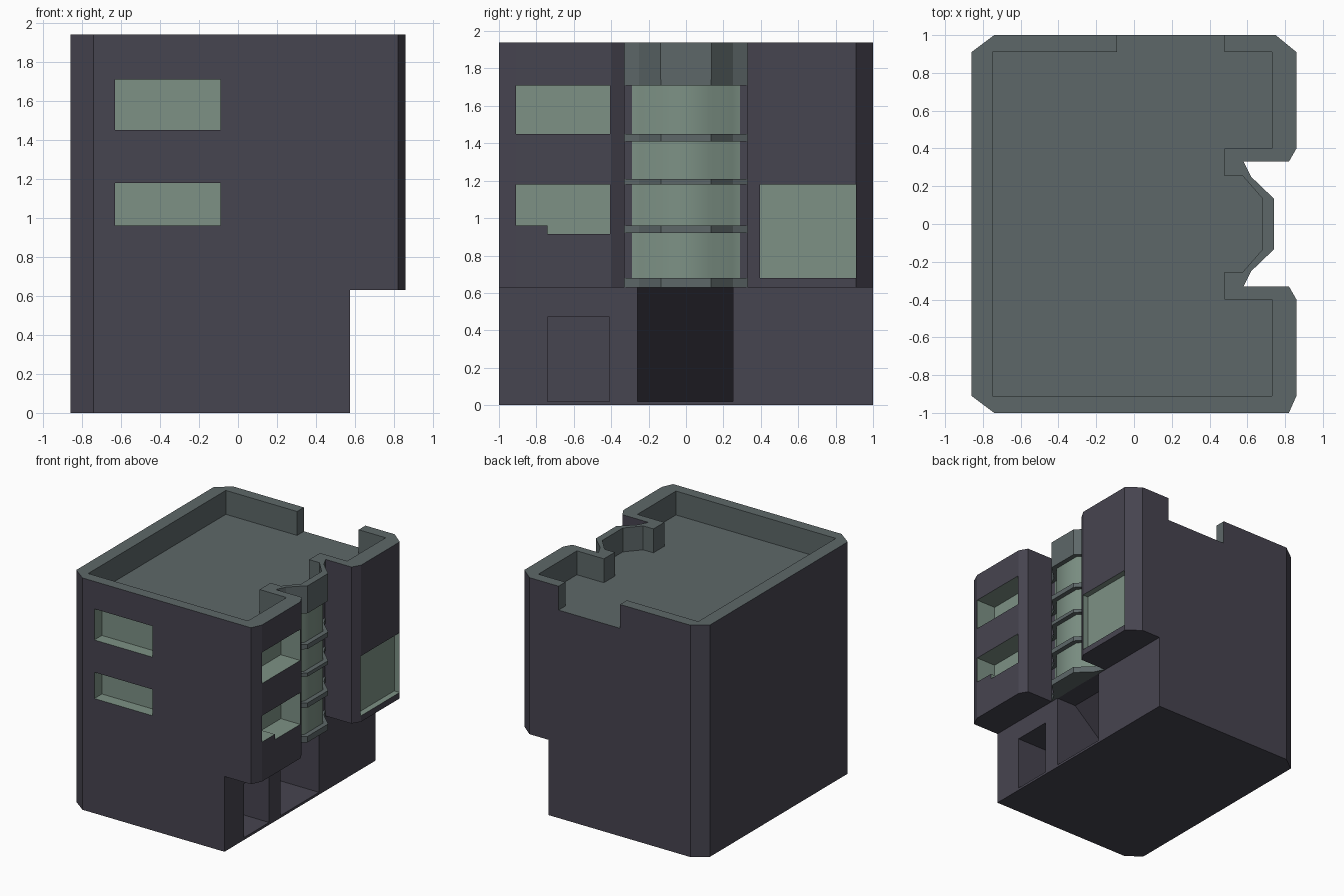
import bpy, bmesh, math
from mathutils import Vector

if "Cube" in bpy.data.objects:
    bpy.data.objects.remove(bpy.data.objects["Cube"])


def material(name, rgb):
    m = bpy.data.materials.new(name)
    m.diffuse_color = (*rgb, 1)
    m.use_nodes = True
    m.node_tree.nodes["Principled BSDF"].inputs["Base Color"].default_value = m.diffuse_color
    return m


WALL = material("dark_wall", (0.062, 0.058, 0.080))
STONE = material("grey_green_stone", (0.110, 0.137, 0.140))
GLASS = material("pale_green_glass", (0.205, 0.285, 0.235))


def prism(name, pts, lo, hi, mat, along_y=False):
    """Extrude a closed profile: xy outline along z, or xz outline along y."""
    bm = bmesh.new()
    place = (lambda a, b: Vector((a, lo, b))) if along_y else (lambda a, b: Vector((a, b, lo)))
    face = bm.faces.new([bm.verts.new(place(a, b)) for a, b in pts])
    ext = bmesh.ops.extrude_face_region(bm, geom=[face])
    shift = Vector((0, hi - lo, 0)) if along_y else Vector((0, 0, hi - lo))
    bmesh.ops.translate(bm, vec=shift,
                        verts=[g for g in ext["geom"] if isinstance(g, bmesh.types.BMVert)])
    bmesh.ops.recalc_face_normals(bm, faces=bm.faces)
    me = bpy.data.meshes.new(name)
    bm.to_mesh(me)
    bm.free()
    me.materials.append(mat)
    ob = bpy.data.objects.new(name, me)
    bpy.context.collection.objects.link(ob)
    return ob


def box(name, x, y, z, mat):
    return prism(name, [(x[0], y[0]), (x[1], y[0]), (x[1], y[1]), (x[0], y[1])], *z, mat)


def cut(target, cutter):
    mod = target.modifiers.new("cut", "BOOLEAN")
    mod.operation = "DIFFERENCE"
    mod.solver = "EXACT"
    mod.material_mode = "TRANSFER"
    mod.object = cutter
    cutter.hide_render = True
    bpy.context.view_layer.objects.active = target
    bpy.ops.object.modifier_apply(modifier=mod.name)
    bpy.data.objects.remove(cutter)


def mirror_y(half):
    return half + [(x, -y) for x, y in reversed(half)]


TOP, ROOF, BASE = 1.94, 1.74, 0.63

# building body with chamfered corners and a central slot for the bay
body = prism("building_body", [
    (-0.74, -1), (0.82, -1), (0.86, -0.91), (0.86, -0.40), (0.82, -0.33), (0.575, -0.33),
    (0.575, 0.33), (0.82, 0.33), (0.86, 0.40), (0.86, 0.91), (0.75, 1), (-0.74, 1),
    (-0.86, 0.91), (-0.86, -0.91)], 0, TOP, WALL)
body.data.materials.append(STONE)
for p in body.data.polygons:
    if p.normal.z > 0.5:
        p.material_index = 1

# set-back ground floor
cut(body, box("setback", (0.575, 1), (-1.1, 1.1), (-0.1, BASE), WALL))

# sunken roof terrace, open at the back and into the bay
cut(body, prism("terrace", [
    (-0.75, -0.91), (0.73, -0.91), (0.73, -0.40), (0.48, -0.40), (0.48, -0.255),
    (0.65, -0.255), (0.65, 0.255), (0.48, 0.255), (0.48, 0.40), (0.73, 0.40), (0.73, 0.91),
    (0.48, 0.91), (0.48, 1.1), (-0.09, 1.1), (-0.09, 0.91), (-0.75, 0.91)],
    ROOF, TOP + 0.1, STONE))

# recessed windows: front, side balconies and the tall rear-side window
for z in ((0.96, 1.18), (1.45, 1.71)):
    cut(body, box("front_window", (-0.63, -0.09), (-1.1, -0.90), z, GLASS))
    cut(body, box("side_window", (0.68, 1), (-0.91, -0.405), z, GLASS))
cut(body, box("side_window_step", (0.68, 1), (-0.74, -0.405), (0.915, 1.0), GLASS))
cut(body, box("tall_window", (0.81, 1), (0.395, 0.91), (0.68, 1.18), GLASS))

# door recess and the sloped entrance under the bay
cut(body, box("door_recess", (0.22, 0.7), (-0.74, -0.41), (0.02, 0.47), WALL))
cut(body, prism("entrance", [(0.7, 0.02), (0.7, BASE), (0.39, BASE), (-0.31, 0.02)],
                -0.26, 0.25, WALL, along_y=True))

# bay: floor bands
outer = [(0.58, -0.33), (0.62, -0.25), (0.74, -0.135)]
wall_in = [(0.575, -0.255), (0.68, -0.135)]
for i, z in enumerate(((BASE, 0.68), (0.92, 0.96), (1.18, 1.21), (1.41, 1.45), (1.71, ROOF))):
    prism(f"bay_band_{i + 1}", mirror_y([(0.57, -0.33)] + outer), *z, STONE)

# bay: recessed glazing between the bands
for i, z in enumerate(((0.68, 0.92), (0.96, 1.18), (1.21, 1.41), (1.45, 1.71))):
    g = prism(f"bay_glass_{i + 1}",
              mirror_y([(0.57, -0.33), (0.58, -0.25), (0.70, -0.125)]), *z, GLASS)
    bpy.ops.object.select_all(action="DESELECT")
    g.select_set(True)
    bpy.context.view_layer.objects.active = g
    bpy.ops.object.shade_smooth_by_angle(angle=math.radians(60))

# bay: parapet following the faceted outline
ring = mirror_y([(0.575, -0.33)] + outer) + list(reversed(mirror_y(wall_in)))
prism("bay_parapet", ring, ROOF, TOP, STONE)
